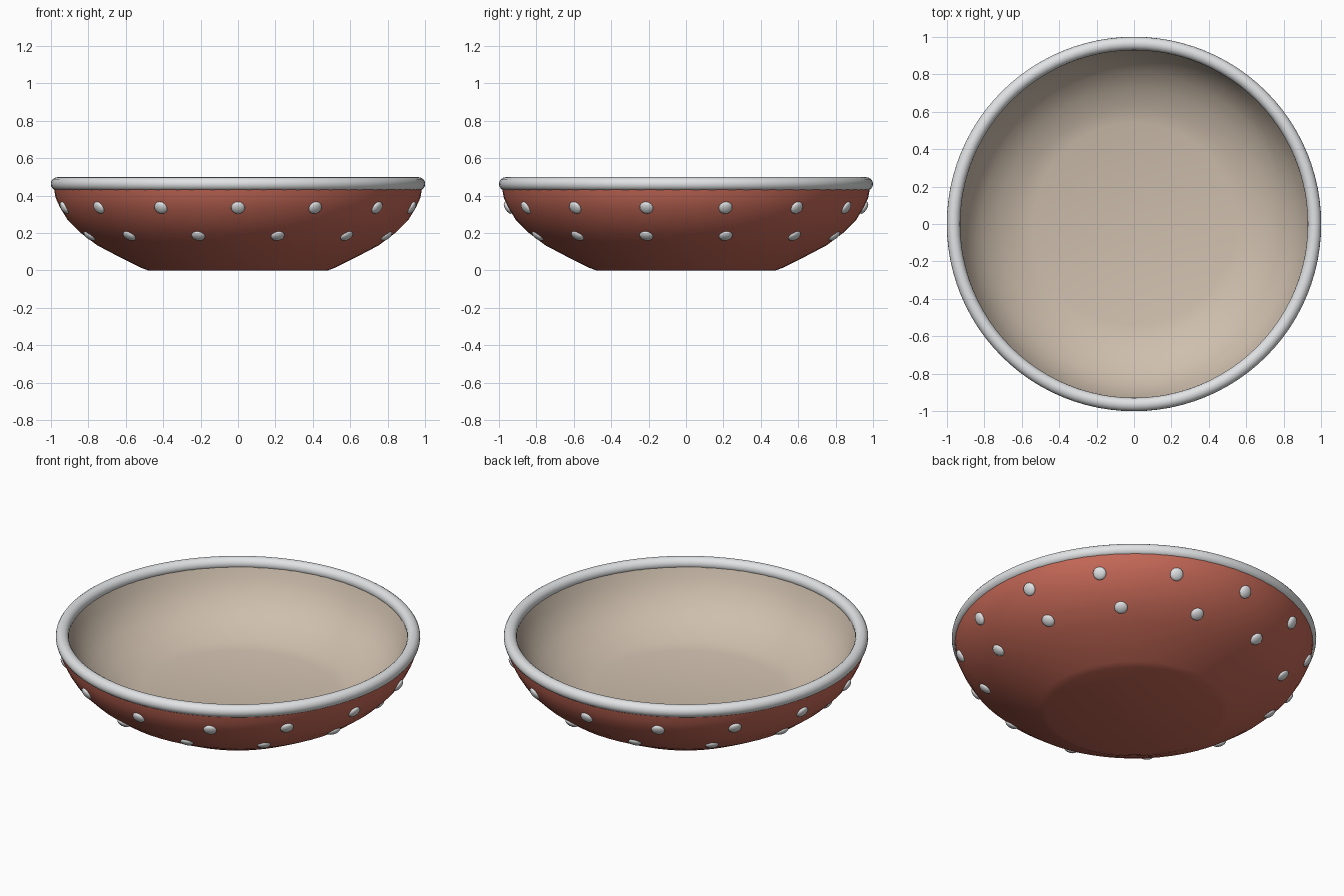
import bpy
import math
from mathutils import Vector

cube = bpy.data.objects.get("Cube")
if cube:
    bpy.data.objects.remove(cube, do_unlink=True)


def material(name, rgb):
    mat = bpy.data.materials.new(name)
    mat.use_nodes = True
    colour = (*rgb, 1)
    mat.diffuse_color = colour
    mat.node_tree.nodes["Principled BSDF"].inputs["Base Color"].default_value = colour
    return mat


terracotta = material("terracotta", (0.56, 0.14, 0.095))
cream = material("cream", (0.62, 0.52, 0.42))
pale_grey = material("pale_grey", (0.75, 0.76, 0.77))


def lathe(name, profile, mat, segments=64):
    """Revolve an (r, z) profile that starts on the axis."""
    verts = [(0, 0, profile[0][1])]
    faces = []
    for r, z in profile[1:]:
        for s in range(segments):
            a = math.tau * s / segments
            verts.append((r * math.cos(a), r * math.sin(a), z))
    for s in range(segments):
        t = (s + 1) % segments
        faces.append((0, 1 + s, 1 + t))
        for k in range(len(profile) - 2):
            lo, hi = 1 + k * segments, 1 + (k + 1) * segments
            faces.append((lo + s, hi + s, hi + t, lo + t))
    mesh = bpy.data.meshes.new(name)
    mesh.from_pydata(verts, [], faces)
    mesh.materials.append(mat)
    obj = bpy.data.objects.new(name, mesh)
    bpy.context.collection.objects.link(obj)
    return obj


def smooth(obj, degrees=40):
    bpy.ops.object.select_all(action="DESELECT")
    obj.select_set(True)
    bpy.context.view_layer.objects.active = obj
    bpy.ops.object.shade_smooth_by_angle(angle=math.radians(degrees))


# Outer shell with a flat foot
outer = [(0, 0), (0.48, 0), (0.52, 0.015), (0.63, 0.07), (0.75, 0.133), (0.84, 0.2),
         (0.91, 0.27), (0.95, 0.335), (0.975, 0.39), (0.985, 0.45)]
shell = lathe("bowl_outer", outer, terracotta)
shell.data.flip_normals()
smooth(shell, 25)

# Inner lining
inner = [(0, 0.12), (0.54, 0.125), (0.62, 0.145), (0.72, 0.19), (0.81, 0.25),
         (0.87, 0.32), (0.91, 0.39), (0.935, 0.46)]
smooth(lathe("bowl_inner", inner, cream))

# Rounded rim
bpy.ops.mesh.primitive_torus_add(major_radius=0.964, minor_radius=0.036,
                                 major_segments=96, minor_segments=16,
                                 location=(0, 0, 0.462))
rim = bpy.context.object
rim.name = "rim"
rim.data.materials.append(pale_grey)
smooth(rim)


# Two staggered rows of flattened studs set along the shell normal
def shell_point(z):
    for (r0, z0), (r1, z1) in zip(outer[1:], outer[2:]):
        if z0 <= z <= z1:
            r = r0 + (r1 - r0) * (z - z0) / (z1 - z0)
            return r, Vector((z1 - z0, r0 - r1)).normalized()


def stud_row(name, z, count, offset):
    r, slope = shell_point(z)
    for i in range(count):
        a = -math.pi / 2 + math.tau * (i + offset) / count
        normal = Vector((slope.x * math.cos(a), slope.x * math.sin(a), slope.y))
        bpy.ops.mesh.primitive_uv_sphere_add(segments=14, ring_count=8, radius=1)
        stud = bpy.context.object
        stud.name = f"{name}_{i + 1}"
        stud.location = (r * math.cos(a), r * math.sin(a), z)
        stud.scale = (0.037, 0.037, 0.018)
        stud.rotation_euler = normal.to_track_quat("Z", "Y").to_euler()
        stud.data.materials.append(pale_grey)
        smooth(stud, 60)


stud_row("upper_stud", 0.335, 14, 0)
stud_row("lower_stud", 0.185, 12, 0.5)
